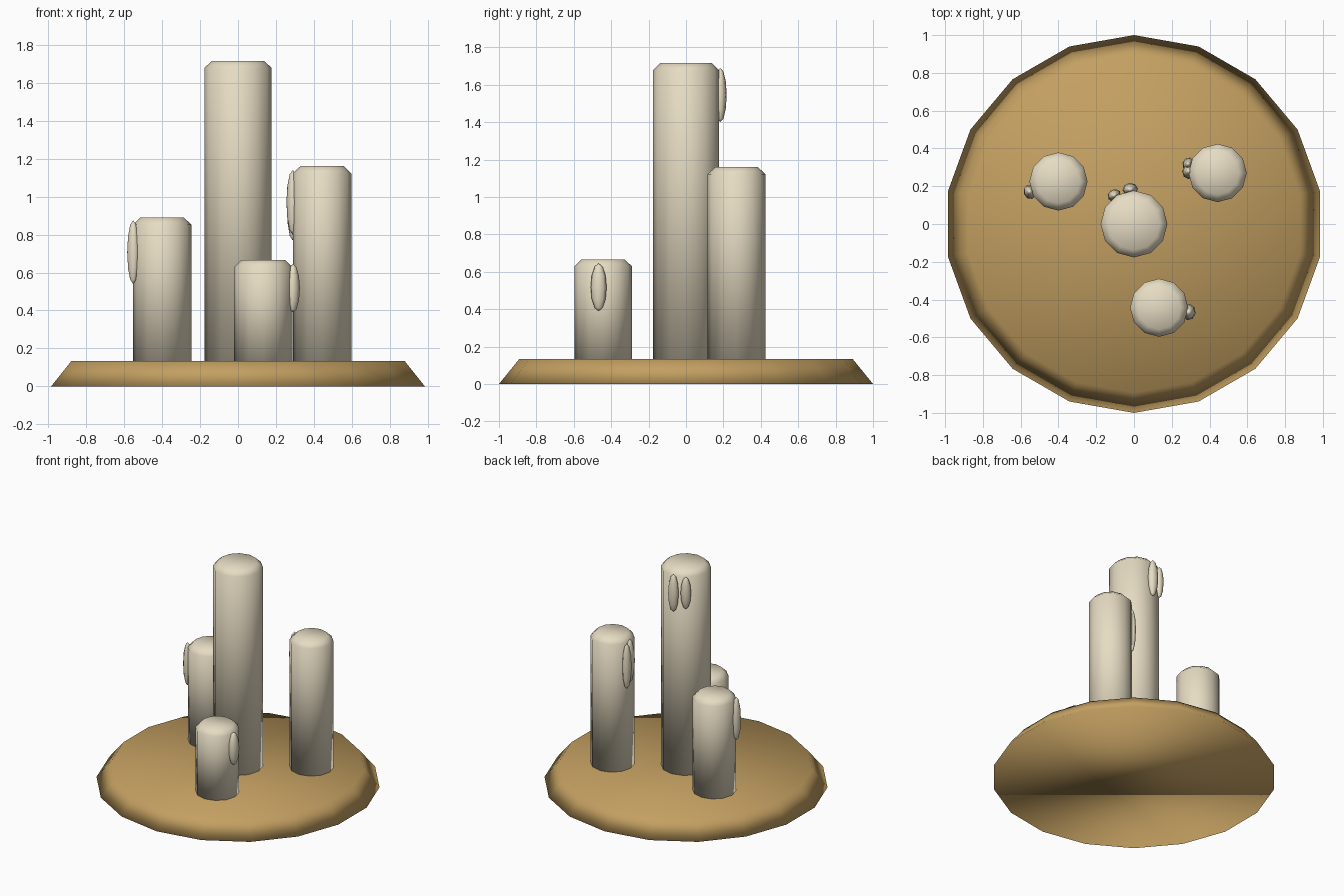
import bpy
from math import atan2

if "Cube" in bpy.data.objects:
    bpy.data.objects.remove(bpy.data.objects["Cube"])


def material(name, rgb):
    m = bpy.data.materials.new(name)
    m.diffuse_color = (*rgb, 1)
    m.use_nodes = True
    m.node_tree.nodes["Principled BSDF"].inputs["Base Color"].default_value = m.diffuse_color
    return m


WAX = material("wax", (0.80, 0.72, 0.55))
WOOD = material("wood", (0.55, 0.35, 0.12))


def finish(name, mat):
    ob = bpy.context.object
    ob.name = name
    ob.data.materials.append(mat)
    bpy.ops.object.shade_smooth()
    return ob


def cone(sides, r1, r2, z0, z1, x=0, y=0):
    bpy.ops.mesh.primitive_cone_add(vertices=sides, radius1=r1, radius2=r2,
                                    depth=z1 - z0, location=(x, y, (z0 + z1) / 2))


# Tapered plate
cone(18, 1.0, 0.892, 0, 0.133)
finish("plate", WOOD)


# Candle with chamfered top rim
def candle(name, x, y, r, top):
    cone(12, r, r, 0.13, top, x, y)
    ob = finish(name, WAX)
    mesh = ob.data
    z_top = max(v.co.z for v in mesh.vertices)
    weight = mesh.attributes.new("bevel_weight_vert", 'FLOAT', 'POINT')
    mesh.attributes.remove(weight)
    edge_weight = mesh.attributes.new("bevel_weight_edge", 'FLOAT', 'EDGE')
    for e in mesh.edges:
        if all(mesh.vertices[i].co.z > z_top - 1e-4 for i in e.vertices):
            edge_weight.data[e.index].value = 1
    bev = ob.modifiers.new("rim", 'BEVEL')
    bev.limit_method = 'WEIGHT'
    bev.width = 0.038
    bev.segments = 1


# Drip of wax: stretched ball facing away from its candle
def drip(name, cx, cy, x, y, z0, z1, w):
    bpy.ops.mesh.primitive_uv_sphere_add(segments=8, ring_count=6, radius=1,
                                         location=(x, y, (z0 + z1) / 2),
                                         rotation=(0, 0, atan2(y - cy, x - cx)))
    bpy.context.object.scale = (w * 0.85, w, (z1 - z0) / 2)
    finish(name, WAX)


# name, x, y, radius, top, drips (x, y, bottom, top, width)
CANDLES = [
    ("centre", 0, 0, 0.177, 1.715, [(-0.02, 0.183, 1.40, 1.69, 0.041),
                                    (-0.105, 0.152, 1.43, 1.68, 0.037)]),
    ("left", -0.40, 0.225, 0.154, 0.89, [(-0.552, 0.17, 0.54, 0.875, 0.039)]),
    ("right", 0.443, 0.27, 0.154, 1.16, [(0.289, 0.278, 0.80, 1.14, 0.040),
                                         (0.287, 0.317, 0.77, 1.12, 0.036)]),
    ("front", 0.133, -0.443, 0.154, 0.667, [(0.290, -0.467, 0.39, 0.645, 0.043)]),
]
for name, x, y, r, top, drips in CANDLES:
    candle(name + "_candle", x, y, r, top)
    for i, (dx, dy, z0, z1, w) in enumerate(drips):
        drip(f"{name}_drip_{i + 1}", x, y, dx, dy, z0, z1, w)
